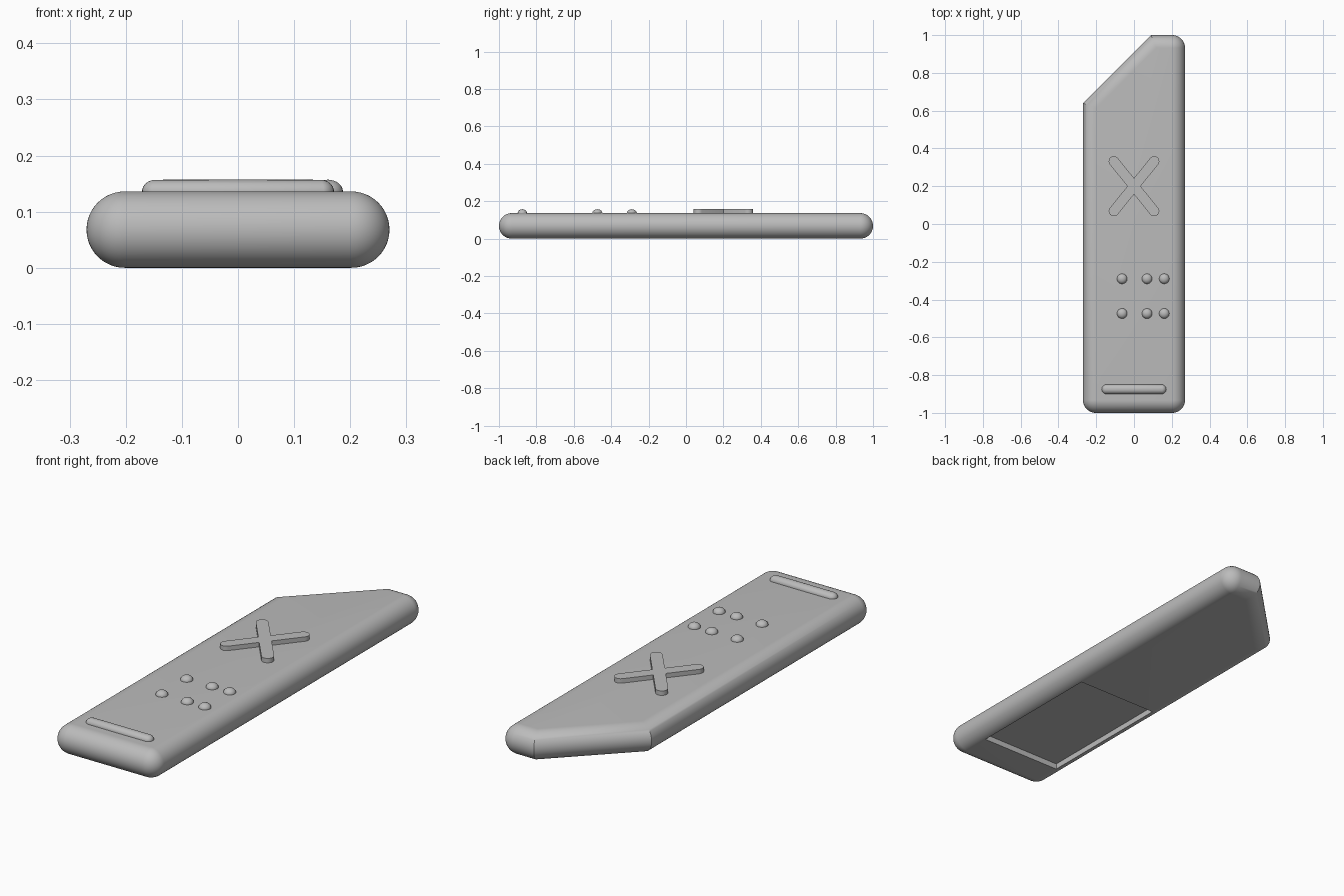
import bpy, bmesh, math
from mathutils import Vector

cube = bpy.data.objects.get("Cube")
if cube:
    bpy.data.objects.remove(cube, do_unlink=True)

grey = bpy.data.materials.new("matte_grey")
grey.use_nodes = True
grey.diffuse_color = (0.5, 0.5, 0.5, 1)
grey.node_tree.nodes["Principled BSDF"].inputs["Base Color"].default_value = (0.5, 0.5, 0.5, 1)

R = 0.068          # edge radius, half the body thickness
TOP = 2 * R        # top surface of the body
RISE = 0.021       # height of the controls above it


def finish(name, bm):
    bmesh.ops.recalc_face_normals(bm, faces=bm.faces)
    mesh = bpy.data.meshes.new(name)
    bm.to_mesh(mesh)
    bm.free()
    mesh.materials.append(grey)
    obj = bpy.data.objects.new(name, mesh)
    bpy.context.collection.objects.link(obj)
    return obj


def activate(obj):
    bpy.ops.object.select_all(action='DESELECT')
    obj.select_set(True)
    bpy.context.view_layer.objects.active = obj


def smooth(obj):
    activate(obj)
    bpy.ops.object.shade_smooth_by_angle(angle=math.radians(30))


def loft(name, rings):
    """Skin a stack of equal rings and cap both ends."""
    bm = bmesh.new()
    loops = [[bm.verts.new(p) for p in ring] for ring in rings]
    for a, b in zip(loops, loops[1:]):
        for i in range(len(a)):
            j = (i + 1) % len(a)
            bm.faces.new((a[i], a[j], b[j], b[i]))
    bm.faces.new(loops[0])
    bm.faces.new(loops[-1])
    bmesh.ops.remove_doubles(bm, verts=bm.verts, dist=1e-5)
    return finish(name, bm)


def arc(start, end, steps):
    angles = [math.radians(start + (end - start) * i / steps) for i in range(steps + 1)]
    return [Vector((math.cos(a), math.sin(a))) for a in angles]


# Body: core outline with round corners, and mitred ones at the slanted end
W, M = 0.27, math.sqrt(2) - 1
corners = [
    (Vector((W - R, -1 + R)), arc(-90, 0, 12)),
    (Vector((W - R, 1 - R)), arc(0, 90, 12)),
    (Vector((0.09 + M * R, 1 - R)), [Vector((-M, 1))]),
    (Vector((-W + R, 0.64 - M * R)), [Vector((-1, M))]),
    (Vector((-W + R, -1 + R)), arc(180, 270, 12)),
]
rings = []
for side in arc(-90, 90, 24):
    rings.append([(*(core + d * R * side.x), R + R * side.y)
                  for core, fan in corners for d in fan])
body = loft("body", rings)

# Battery recess in the underside
bm = bmesh.new()
bmesh.ops.create_cube(bm, size=1)
for v in bm.verts:
    v.co = Vector((v.co.x * 0.42, v.co.y * 0.68 - 0.46, v.co.z * 0.054))
cutter = finish("recess_cutter", bm)
cutter.hide_render = True
cut = body.modifiers.new("battery_recess", 'BOOLEAN')
cut.operation = 'DIFFERENCE'
cut.solver = 'EXACT'
cut.object = cutter
activate(body)
bpy.ops.object.modifier_apply(modifier=cut.name)
bpy.data.objects.remove(cutter, do_unlink=True)
smooth(body)

# Raised cross pad with rounded arm ends
HALF = 0.027
lean = 51
outline = []
for heading, gap in ((lean, 90), (180 - lean, 180), (180 + lean, 270), (360 - lean, 360)):
    tip = arc(heading, heading, 1)[0] * 0.17
    outline += [tip + d * HALF for d in arc(heading - 90, heading + 90, 10)]
    spread = math.sin(math.radians(gap - heading))
    outline.append(arc(gap, gap, 1)[0] * HALF / spread)
smooth(loft("cross_pad", [[(p.x, p.y + 0.2, z) for p in outline]
                          for z in (TOP - 0.01, TOP + RISE)]))


def dome(name, x, y, radius, stretch=0):
    """Low dome, optionally pulled out along x into a bar."""
    bm = bmesh.new()
    bmesh.ops.create_uvsphere(bm, u_segments=24, v_segments=16, radius=1)
    if stretch:
        bmesh.ops.bisect_plane(bm, geom=bm.verts[:] + bm.edges[:] + bm.faces[:],
                               plane_co=(0, 0, 0), plane_no=(1, 0, 0))
    for v in bm.verts:
        shift = 0 if abs(v.co.x) < 1e-4 else math.copysign(stretch, v.co.x)
        v.co = Vector((x + v.co.x * radius + shift, y + v.co.y * radius, TOP + v.co.z * RISE))
    smooth(finish(name, bm))


# Buttons and end bar
for row, y in enumerate((-0.29, -0.474)):
    for column, x in enumerate((-0.063, 0.069, 0.16)):
        dome(f"button_{row + 1}_{column + 1}", x, y, 0.027)
dome("end_bar", 0, -0.875, 0.025, 0.146)
